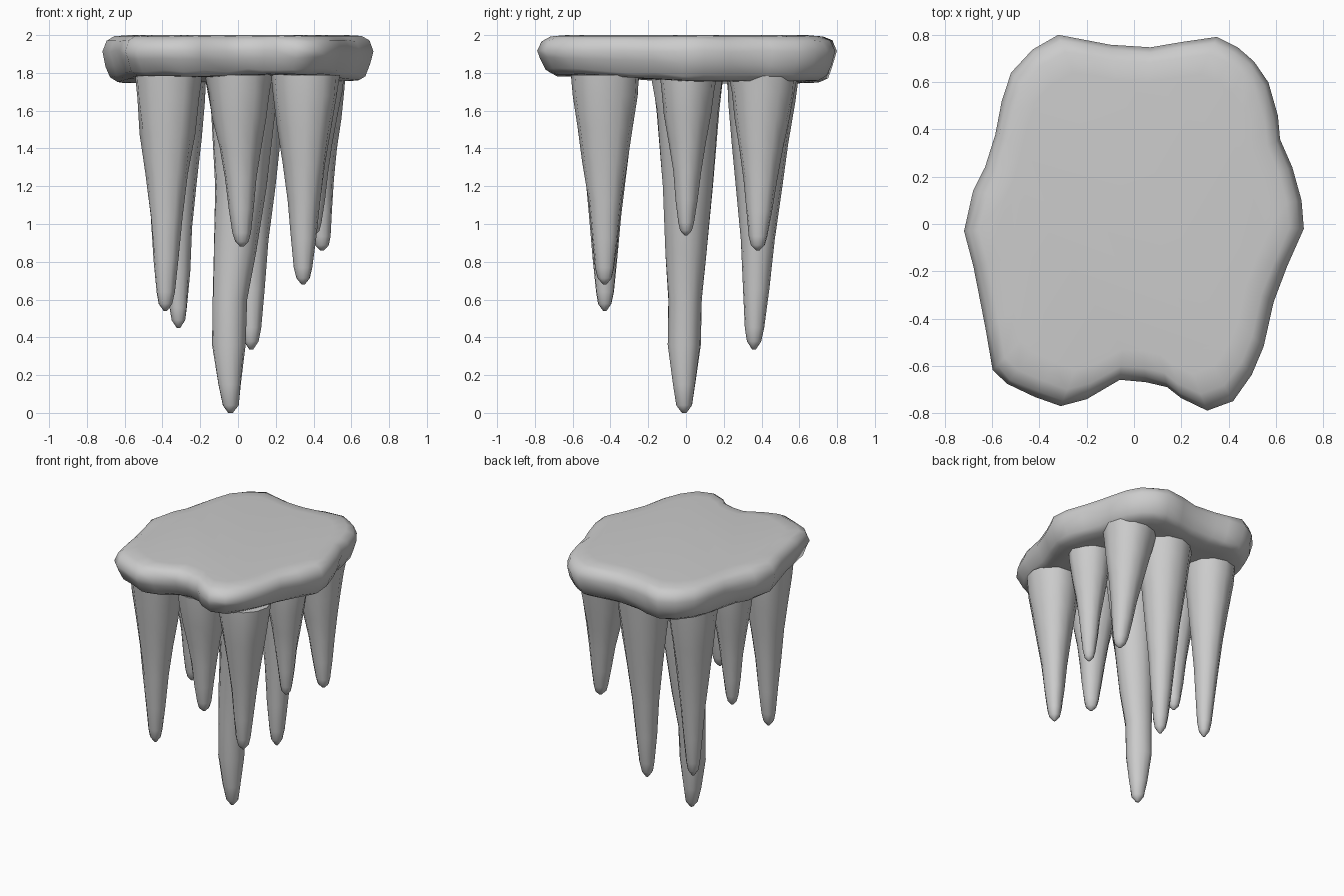
import bpy, bmesh, math, random

if "Cube" in bpy.data.objects:
    bpy.data.objects.remove(bpy.data.objects["Cube"])

random.seed(4)
ice = bpy.data.materials.new("grey_ice")
ice.diffuse_color = (0.6, 0.6, 0.6, 1)
ice.use_nodes = True
ice.node_tree.nodes["Principled BSDF"].inputs["Base Color"].default_value = ice.diffuse_color


def loft(name, rings, angle):
    """Skin a stack of equal-length rings (top to bottom) and cap both ends."""
    bm = bmesh.new()
    rows = [[bm.verts.new(p) for p in ring] for ring in rings]
    n = len(rows[0])
    for a, b in zip(rows, rows[1:]):
        for i in range(n):
            j = (i + 1) % n
            bm.faces.new((a[i], b[i], b[j], a[j]))
    bm.faces.new(rows[0])
    bm.faces.new(rows[-1][::-1])
    bmesh.ops.recalc_face_normals(bm, faces=bm.faces)
    mesh = bpy.data.meshes.new(name)
    bm.to_mesh(mesh)
    bm.free()
    mesh.materials.append(ice)
    obj = bpy.data.objects.new(name, mesh)
    bpy.context.collection.objects.link(obj)
    bpy.ops.object.select_all(action='DESELECT')
    bpy.context.view_layer.objects.active = obj
    obj.select_set(True)
    bpy.ops.object.shade_smooth_by_angle(angle=math.radians(angle))
    return obj


# Lumpy slab that the icicles hang from
outline = [
    (.72, -.02), (.71, .1), (.67, .24), (.62, .36), (.61, .46), (.57, .6), (.51, .69),
    (.44, .75), (.35, .79), (.2, .77), (.07, .75), (-.1, .76), (-.2, .78), (-.32, .8),
    (-.43, .74), (-.52, .64), (-.56, .52), (-.59, .38), (-.63, .24), (-.68, .14),
    (-.72, -.03), (-.68, -.18), (-.65, -.34), (-.63, -.45), (-.6, -.62), (-.54, -.68),
    (-.42, -.73), (-.31, -.77), (-.2, -.74), (-.06, -.66), (.05, -.67), (.14, -.69),
    (.2, -.74), (.31, -.79), (.42, -.75), (.5, -.64), (.55, -.52), (.59, -.33), (.65, -.18)]
slab_rings = []
for scale, z, wobble in ((.8, 2.0, 0), (.91, 1.994, .003), (.97, 1.97, .008), (1, 1.915, .008),
                         (.98, 1.835, .012), (.945, 1.775, .01), (.89, 1.748, .005), (.75, 1.745, 0)):
    ring = []
    for x, y in outline:
        s = scale + random.uniform(-wobble, 0)
        # the front edge rides a little higher than the sides and back
        lift = .035 * min(1, max(0, -y) / .6) + .01 * (x > 0) if z < 1.9 else 0
        ring.append((x * s, y * s, z + lift + random.uniform(-wobble, wobble) * .6))
    slab_rings.append(ring)
loft("ice_slab", slab_rings, 50)


def icicle(name, rows, sides=12):
    """rows: (x, y, z, radius) from the slab down to the tip."""
    rings = []
    lumps = [random.uniform(-.04, .04) for _ in range(sides)]
    for x, y, z, r in rows:
        ring = []
        for i in range(sides):
            a = math.tau * i / sides
            k = r * (1 + lumps[i] + random.uniform(-.035, .035))
            ring.append((x + k * math.cos(a), y + k * math.sin(a), z))
        rings.append(ring)
    return loft(name, rings, 60)


# Shared taper: (fraction of length, fraction of top radius)
taper = ((0, 1), (.1, .93), (.25, .8), (.42, .63), (.6, .48), (.78, .37), (.92, .27), (.97, .2), (1, .05))

# name: top x, top y, top radius, tip x, tip y, tip z
hanging = {
    "front_left_icicle": (-.375, -.425, .18, -.385, -.43, .54),
    "front_middle_icicle": (0, -.42, .18, .02, -.43, .88),
    "front_right_icicle": (.36, -.425, .185, .345, -.43, .68),
    "right_icicle": (.4, .01, .155, .4, 0, .94),
    "back_right_icicle": (.38, .41, .185, .445, .38, .86),
    "back_middle_icicle": (.07, .41, .19, .07, .36, .335),
    "back_left_icicle": (-.34, .4, .18, -.315, .365, .45),
    "left_icicle": (-.38, 0, .155, -.37, -.02, .85),
}
TOP = 1.79
for name, (x0, y0, r, x1, y1, z1) in hanging.items():
    icicle(name, [(x0 + (x1 - x0) * t, y0 + (y1 - y0) * t, TOP + (z1 - TOP) * t, r * f)
                  for t, f in taper])

# Long central icicle, slightly bent
icicle("central_icicle", [
    (.02, .01, 1.79, .195), (.02, .01, 1.6, .17), (.01, .01, 1.2, .135), (-.02, 0, .85, .112),
    (-.045, -.005, .6, .09), (-.05, -.01, .36, .088), (-.045, -.01, .15, .06),
    (-.04, -.01, .04, .042), (-.04, -.01, 0, .012)], 14)
